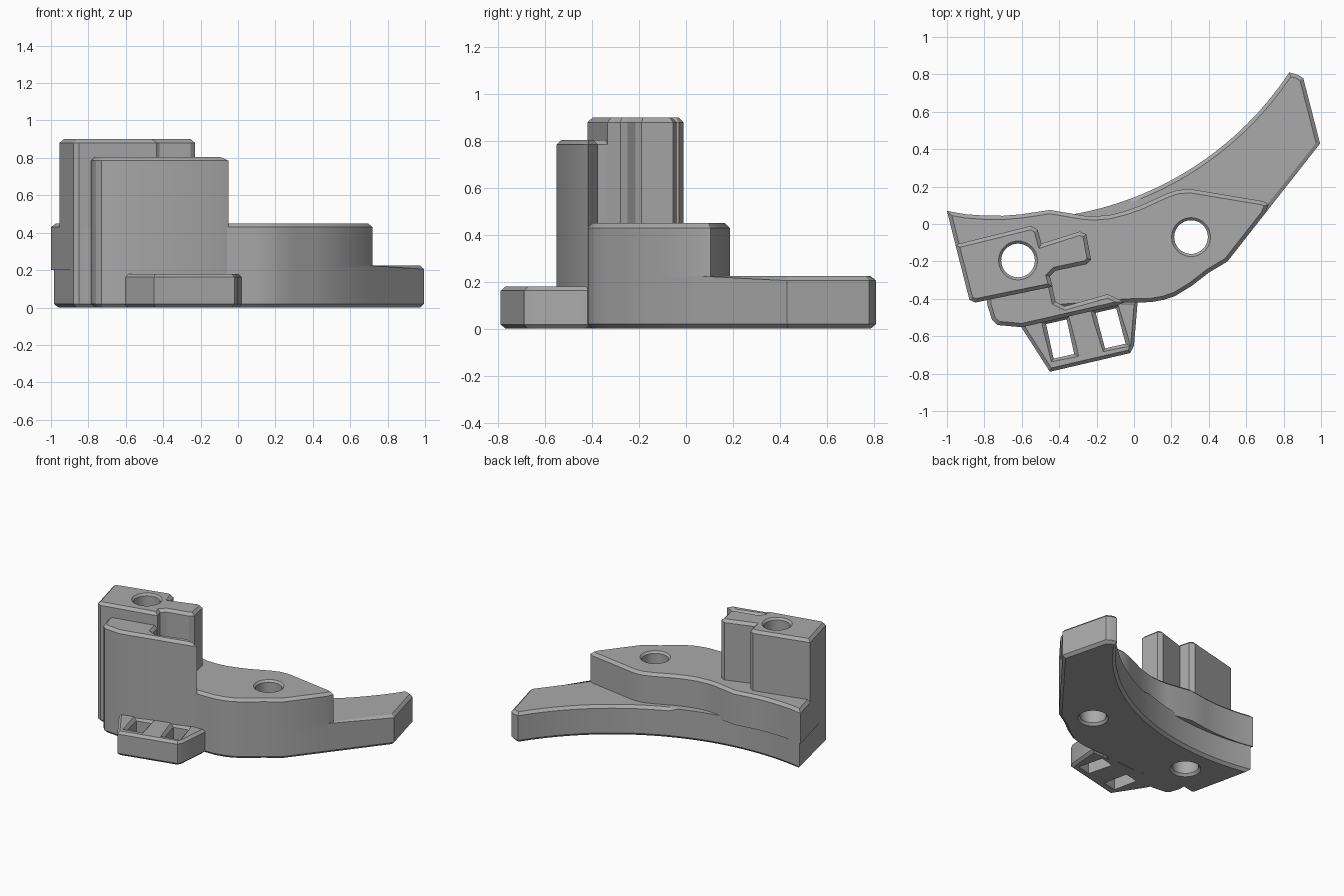
import bpy
import bmesh
import math

cube = bpy.data.objects.get("Cube")
if cube:
    bpy.data.objects.remove(cube, do_unlink=True)

grey = bpy.data.materials.new("matte grey")
grey.use_nodes = True
grey.diffuse_color = (0.4, 0.4, 0.4, 1)
grey.node_tree.nodes["Principled BSDF"].inputs["Base Color"].default_value = (0.4, 0.4, 0.4, 1)


def finish(name, bm):
    bmesh.ops.recalc_face_normals(bm, faces=bm.faces)
    mesh = bpy.data.meshes.new(name)
    bm.to_mesh(mesh)
    bm.free()
    obj = bpy.data.objects.new(name, mesh)
    mesh.materials.append(grey)
    bpy.context.collection.objects.link(obj)
    return obj


def prism(name, outline, z0, z1, top=0.02, bottom=0.0):
    """Extruded outline with chamfered top and bottom rims."""
    bm = bmesh.new()
    face = bm.faces.new([bm.verts.new((x, y, z0)) for x, y in outline])
    grown = bmesh.ops.extrude_face_region(bm, geom=[face])
    for v in grown["geom"]:
        if isinstance(v, bmesh.types.BMVert):
            v.co.z = z1
    for z, size in ((z1, top), (z0, bottom)):
        if size:
            rim = [e for e in bm.edges if all(abs(v.co.z - z) < 1e-5 for v in e.verts)]
            bmesh.ops.bevel(bm, geom=rim, offset=size, segments=1,
                            affect='EDGES', clamp_overlap=False)
    return finish(name, bm)


def loft(name, rings):
    """Closed solid through rings of equal point count."""
    bm = bmesh.new()
    loops = [[bm.verts.new(p) for p in ring] for ring in rings]
    n = len(loops[0])
    for a, b in zip(loops, loops[1:]):
        for i in range(n):
            j = (i + 1) % n
            bm.faces.new((a[i], a[j], b[j], b[i]))
    bm.faces.new(loops[0])
    bm.faces.new(loops[-1])
    obj = finish(name, bm)
    obj.hide_render = True
    return obj


def hole_cutter(name, x, y, top):
    profile = [(0.13, -0.03), (0.09, 0.018), (0.09, top - 0.014), (0.12, top + 0.016)]
    turns = [2 * math.pi * i / 40 for i in range(40)]
    return loft(name, [[(x + r * math.cos(t), y + r * math.sin(t), z) for t in turns]
                       for r, z in profile])


def slot_cutter(name, corners, top):
    cx = sum(p[0] for p in corners) / 4
    cy = sum(p[1] for p in corners) / 4
    levels = [(1, -0.03), (1, top - 0.022), (1.5, top + 0.012)]
    return loft(name, [[(cx + (x - cx) * s, cy + (y - cy) * (1 + (s - 1) * 0.5), z)
                        for x, y in corners] for s, z in levels])


# Shared front edge, running from the tail side round to the outer end
front = [(0.5, -0.2), (0.4, -0.26), (0.31, -0.33), (0.22, -0.385), (0.16, -0.405),
         (0.09, -0.418), (-0.04, -0.42), (-0.4, -0.45), (-0.75, -0.4), (-0.85, -0.42), (-0.88, -0.405)]

# Curved base plate with pointed tail
R, CX, CY = 1.75, -0.63, 1.775
arc = []
for i in range(33):
    x = -0.985 + 1.815 * i / 32
    arc.append((x, CY - math.sqrt(R * R - (x - CX) ** 2)))
base = prism("base_plate", arc + [(0.87, 0.8), (0.905, 0.78), (0.995, 0.43), (0.7, 0.055)] + front,
             0, 0.225, 0.02, 0.02)

# Raised deck with wavy back edge
back = [(-1, 0.07), (-0.9, 0.052), (-0.8, 0.045), (-0.7, 0.044), (-0.6, 0.052), (-0.45, 0.075),
        (-0.26, 0.043), (-0.2, 0.042), (-0.13, 0.048), (-0.05, 0.068), (0.03, 0.096), (0.17, 0.16),
        (0.23, 0.181), (0.3, 0.187), (0.69, 0.122), (0.72, 0.105), (0.7, 0.055)]
deck = prism("raised_deck", back + front, 0.2, 0.45)

# Tall tower with a stepped side
tower = prism("tower", [(-0.955, -0.11), (-0.55, -0.01), (-0.515, -0.03), (-0.495, -0.105),
                        (-0.29, -0.04), (-0.255, -0.055), (-0.23, -0.19), (-0.255, -0.215),
                        (-0.42, -0.25), (-0.45, -0.28), (-0.435, -0.335), (-0.85, -0.42),
                        (-0.88, -0.405)], 0.3, 0.9)

# Front wall block
prism("front_wall", [(-0.785, -0.36), (-0.785, -0.43), (-0.76, -0.51), (-0.73, -0.54),
                     (-0.6, -0.552), (-0.09, -0.435), (-0.05, -0.418), (-0.14, -0.375),
                     (-0.37, -0.44), (-0.42, -0.415), (-0.445, -0.3)], 0, 0.805, 0.02, 0.02)

# Slotted bracket at the front
bracket = prism("slotted_bracket", [(-0.61, -0.54), (-0.45, -0.79), (-0.02, -0.69), (0.0, -0.65),
                                    (0.02, -0.41), (-0.5, -0.41)], 0, 0.18, 0.018, 0.018)

# Bolt holes and bracket slots
hole_a = hole_cutter("tower_hole_cutter", -0.62, -0.195, 0.9)
hole_b = hole_cutter("deck_hole_cutter", 0.305, -0.07, 0.45)
slot_a = slot_cutter("slot_cutter_right", [(-0.47, -0.535), (-0.36, -0.51), (-0.32, -0.695), (-0.43, -0.72)], 0.18)
slot_b = slot_cutter("slot_cutter_left", [(-0.205, -0.475), (-0.095, -0.45), (-0.045, -0.64), (-0.155, -0.665)], 0.18)

cuts = [(base, [hole_a, hole_b]), (deck, [hole_a, hole_b]),
        (tower, [hole_a]), (bracket, [slot_a, slot_b])]
for part, cutters in cuts:
    bpy.context.view_layer.objects.active = part
    for cutter in cutters:
        mod = part.modifiers.new("cut", 'BOOLEAN')
        mod.operation = 'DIFFERENCE'
        mod.solver = 'EXACT'
        mod.object = cutter
        bpy.ops.object.modifier_apply(modifier=mod.name)

for cutter in (hole_a, hole_b, slot_a, slot_b):
    bpy.data.objects.remove(cutter, do_unlink=True)

# Smooth the gentle curves, keep chamfers crisp
for part in (base, deck, tower, bracket, bpy.data.objects["front_wall"]):
    bpy.ops.object.select_all(action='DESELECT')
    part.select_set(True)
    bpy.context.view_layer.objects.active = part
    bpy.ops.object.shade_smooth_by_angle(angle=math.radians(25))
